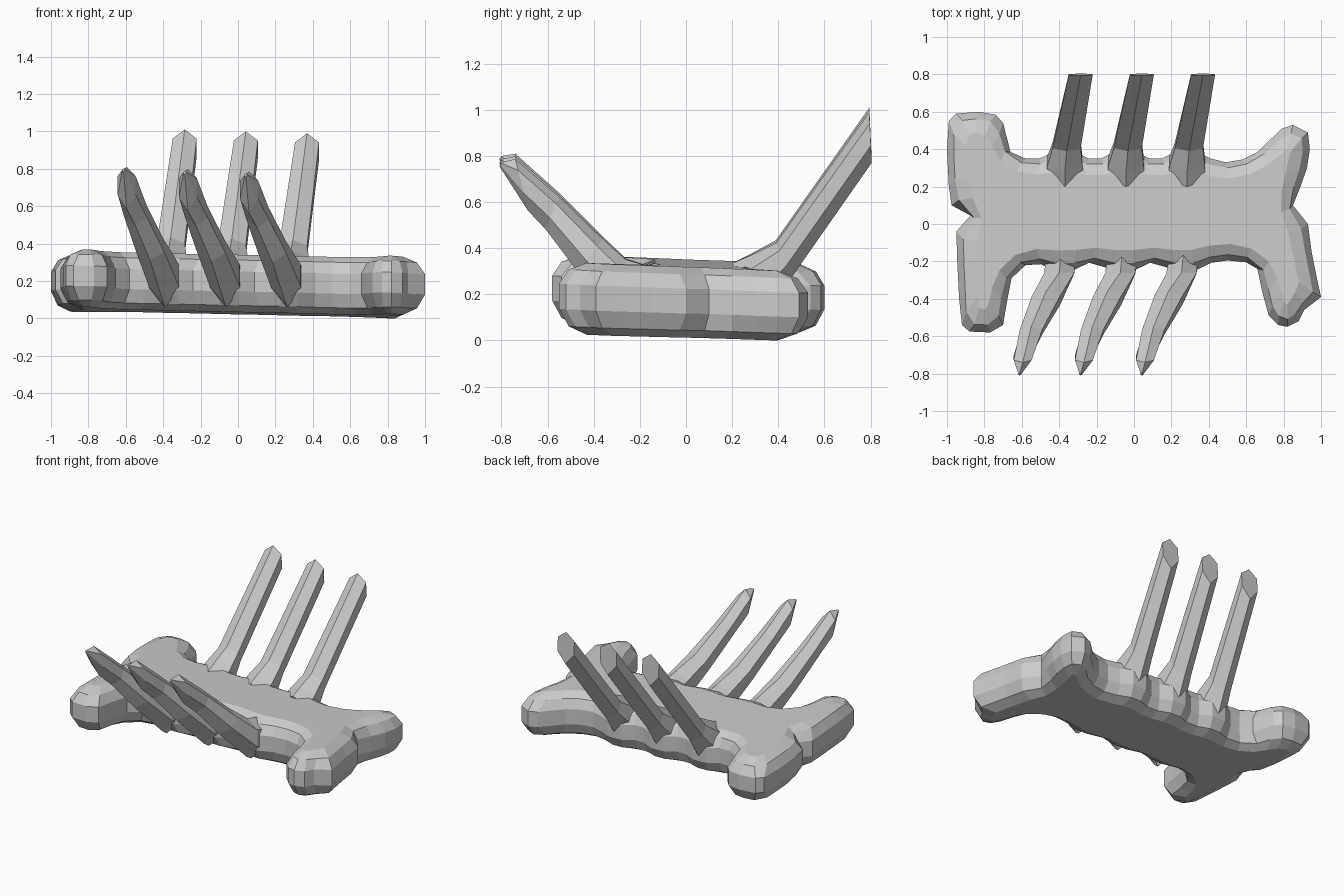
import bpy, bmesh
from mathutils import Vector

if "Cube" in bpy.data.objects:
    bpy.data.objects.remove(bpy.data.objects["Cube"])

grey = bpy.data.materials.new("bone_grey")
grey.diffuse_color = (0.6, 0.6, 0.6, 1)
grey.use_nodes = True
grey.node_tree.nodes["Principled BSDF"].inputs["Base Color"].default_value = grey.diffuse_color
STEP = 0.327  # distance between ribs


def loft(name, rings):
    """Skin a list of closed rings and cap both ends."""
    bm = bmesh.new()
    loops = [[bm.verts.new(p) for p in ring] for ring in rings]
    n = len(loops[0])
    for a, b in zip(loops, loops[1:]):
        for i in range(n):
            j = (i + 1) % n
            bm.faces.new((a[i], a[j], b[j], b[i]))
    caps = [bm.faces.new(loops[0]), bm.faces.new(loops[-1])]
    bmesh.ops.recalc_face_normals(bm, faces=bm.faces)
    bm.normal_update()
    bmesh.ops.triangulate(bm, faces=caps)
    bmesh.ops.recalc_face_normals(bm, faces=bm.faces)
    me = bpy.data.meshes.new(name)
    bm.to_mesh(me)
    bm.free()
    me.materials.append(grey)
    ob = bpy.data.objects.new(name, me)
    bpy.context.collection.objects.link(ob)


# Bone body: plan outline, counter-clockwise from the left notch
front_left = [(-.87, .05), (-.95, -.04), (-.945, -.2), (-.935, -.4), (-.92, -.54),
              (-.88, -.575), (-.77, -.58), (-.7, -.54), (-.68, -.42), (-.655, -.29),
              (-.58, -.22), (-.5, -.215)]
front_right = [(.5, -.195), (.6, -.205), (.66, -.24), (.685, -.36), (.72, -.49),
               (.77, -.54), (.82, -.55), (.88, -.52), (.91, -.46), (1, -.39),
               (.98, -.3), (.95, -.15), (.93, 0), (.85, .1)]
back_right = [(.89, .2), (.925, .3), (.94, .4), (.93, .49), (.85, .53), (.79, .51),
              (.66, .385), (.58, .345), (.49, .33)]
back_left = [(-.58, .35), (-.66, .385), (-.7, .54), (-.74, .585), (-.83, .6),
             (-.95, .59), (-.99, .55), (-1, .4), (-.99, .2), (-.975, .1)]

# Small swellings of the shaft where each rib grows out
front_bumps, back_bumps = [], []
for i in range(3):
    x = i * STEP
    front_bumps += [(x - .4, -.255), (x - .33, -.25), (x - .24, -.207)]
    back_bumps += [(.41 - x, .35), (.33 - x, .39), (.23 - x, .39), (.15 - x, .35)]
outline = [Vector(p) for p in front_left + front_bumps + front_right
           + back_right + back_bumps + back_left]


def inset(points, d):
    """Inset in small steps, evening out the spacing so the loop never crosses itself."""
    steps = round(d / .005)
    for _ in range(steps):
        out = []
        for i, p in enumerate(points):
            prev, nxt = points[i - 1], points[(i + 1) % len(points)]
            t = (nxt - prev).normalized()
            mid = (prev + nxt) / 2 - p
            out.append(p + Vector((-t.y, t.x)) * .005 + t * mid.dot(t) * .3 + mid * .04)
        points = out
    return points


rings = []
for d, f in [(.1, 0), (.035, .11), (0, .35), (0, .7), (.035, .9), (.1, 1)]:
    ring = []
    for p in inset(outline, d):
        low = .03 - .022 * p.x - .03 * p.y      # slightly tilted underside
        high = .335 - .02 * p.x - .04 * p.y     # slightly tilted top
        ring.append((p.x, p.y, max(0, low + f * (high - low))))
    rings.append(ring)
loft("bone_body", rings)


def rib(name, stations, dx, dz):
    """Six-sided tapering rib; station = x, half width, upper (y, z), lower (y, z)."""
    rings = []
    for k, (x, w, up, lo) in enumerate(stations):
        u, l = Vector(up), Vector(lo)
        ring = []
        for side, f in [(0, 0), (1, .22), (1, .66), (0, 1), (-1, .66), (-1, .22)]:
            q = u.lerp(l, f)
            ring.append((x + dx + side * w, q.x, q.y + dz * k / (len(stations) - 1)))
        rings.append(ring)
    loft(name, rings)


front_rib = [(-.39, .08, (-.15, .32), (-.23, .06)),
             (-.40, .08, (-.26, .355), (-.27, .09)),
             (-.47, .075, (-.36, .45), (-.47, .31)),
             (-.55, .06, (-.55, .64), (-.61, .50)),
             (-.595, .048, (-.74, .81), (-.685, .585)),
             (-.612, .006, (-.80, .80), (-.81, .785))]
back_rib = [(-.37, .1, (.2, .335), (.33, .09)),
            (-.37, .095, (.28, .375), (.40, .18)),
            (-.36, .075, (.39, .435), (.46, .29)),
            (-.285, .064, (.795, 1.01), (.805, .79))]
for i in range(3):
    rib(f"front_rib_{i + 1}", front_rib, i * STEP, -.014 * i)
    rib(f"back_rib_{i + 1}", back_rib, i * STEP, -.01 * i)
